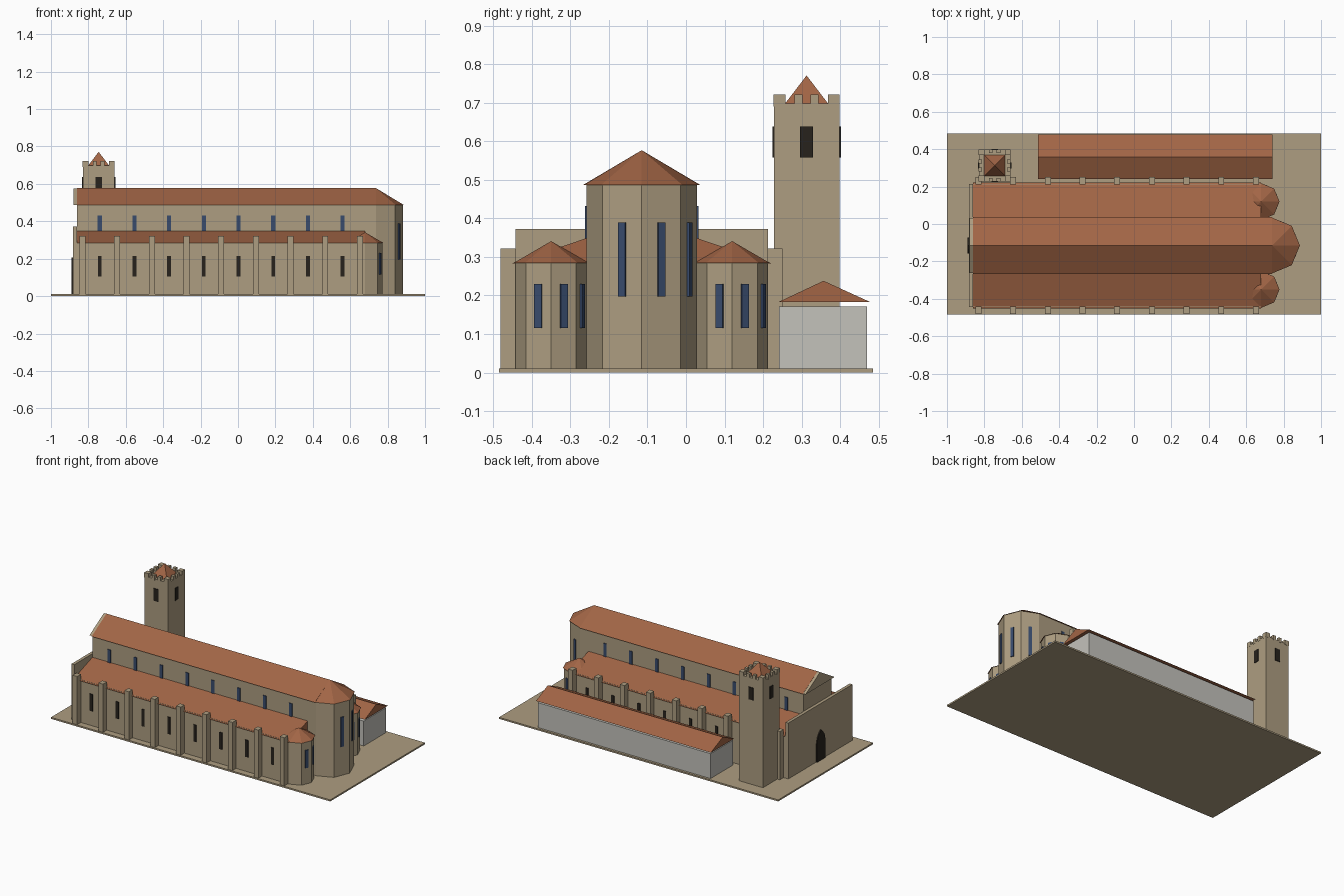
import bpy, bmesh, math
from mathutils import Matrix

if "Cube" in bpy.data.objects:
    bpy.data.objects.remove(bpy.data.objects["Cube"])

C = -0.115  # church axis (y)


def mat(name, r, g, b):
    m = bpy.data.materials.new(name)
    m.diffuse_color = (r, g, b, 1)
    m.use_nodes = True
    m.node_tree.nodes["Principled BSDF"].inputs["Base Color"].default_value = m.diffuse_color
    return m


STONE = mat("stone", 0.42, 0.34, 0.22)
TILE = mat("roof_tile", 0.36, 0.13, 0.06)
GLASS = mat("blue_glass", 0.04, 0.07, 0.15)
DARK = mat("dark_opening", 0.02, 0.016, 0.012)
PLASTER = mat("plaster", 0.55, 0.54, 0.5)


def finish(name, bm, m):
    bmesh.ops.recalc_face_normals(bm, faces=bm.faces)
    me = bpy.data.meshes.new(name)
    bm.to_mesh(me)
    bm.free()
    me.materials.append(m)
    ob = bpy.data.objects.new(name, me)
    bpy.context.collection.objects.link(ob)
    return ob


def box(name, x0, x1, y0, y1, z0, z1, m):
    bm = bmesh.new()
    bmesh.ops.create_cube(bm, size=1, matrix=Matrix.Translation(
        ((x0 + x1) / 2, (y0 + y1) / 2, (z0 + z1) / 2)) @ Matrix.Diagonal((x1 - x0, y1 - y0, z1 - z0, 1)))
    return finish(name, bm, m)


def extrude_x(name, x0, x1, profile, m):
    """Extrude a (y, z) profile along x."""
    bm = bmesh.new()
    f = bm.faces.new([bm.verts.new((x0, y, z)) for y, z in profile])
    r = bmesh.ops.extrude_face_region(bm, geom=[f])
    vs = [v for v in r["geom"] if isinstance(v, bmesh.types.BMVert)]
    bmesh.ops.translate(bm, verts=vs, vec=(x1 - x0, 0, 0))
    return finish(name, bm, m)


def cone(name, sides, r1, r2, x, y, z0, z1, m, turn=0):
    bm = bmesh.new()
    bmesh.ops.create_cone(bm, cap_ends=True, segments=sides, radius1=r1, radius2=r2, depth=z1 - z0,
                          matrix=Matrix.Translation((x, y, (z0 + z1) / 2)) @ Matrix.Rotation(turn, 4, 'Z'))
    return finish(name, bm, m)


def apse(name, x, y, r, wall, top, w0, w1):
    """Octagonal apse with tiled cone and three tall windows."""
    cone(name + "_wall", 8, r, r, x, y, 0, wall, STONE)
    cone(name + "_roof", 8, r + 0.006, 0, x, y, wall - 0.003, top, TILE)
    ap = r * math.cos(math.pi / 8)
    for a in (-22.5, 22.5, 67.5):
        ob = box(name + "_window", ap - 0.01, ap + 0.006, -0.01, 0.01, w0, w1, GLASS)
        ob.data.transform(Matrix.Translation((x, y, 0)) @ Matrix.Rotation(math.radians(a), 4, 'Z'))


# ground slab
box("ground_slab", -1, 1, -0.485, 0.485, 0, 0.01, STONE)

# nave
box("nave_wall", -0.862, 0.738, C - 0.143, C + 0.143, 0, 0.49, STONE)
extrude_x("nave_roof", -0.862, 0.738, [(C - 0.152, 0.487), (C + 0.152, 0.487), (C, 0.577)], TILE)
extrude_x("nave_gable", -0.88, -0.862, [(C - 0.148, 0.488), (C + 0.148, 0.488), (C, 0.576)], STONE)
apse("main_apse", 0.738, C, 0.143, 0.49, 0.577, 0.197, 0.389)

# west front with pointed doorway
box("west_front", -0.882, -0.862, C - 0.328, C + 0.328, 0, 0.372, STONE)
door = [(C - 0.042, 0), (C + 0.042, 0), (C + 0.042, 0.13), (C + 0.034, 0.165), (C + 0.018, 0.19),
        (C, 0.207), (C - 0.018, 0.19), (C - 0.034, 0.165), (C - 0.042, 0.13)]
extrude_x("west_door", -0.889, -0.875, door, DARK)

# aisles, buttresses and windows on both sides
for s, side in ((-1, "south"), (1, "north")):
    def sy(a, b):
        return sorted((C + s * a, C + s * b))
    box(side + "_aisle_wall", -0.862, 0.68, *sy(0.13, 0.328), 0, 0.287, STONE)
    extrude_x(side + "_aisle_roof", -0.862, 0.68,
              [(C + s * 0.14, 0.283), (C + s * 0.337, 0.283), (C + s * 0.14, 0.35)], TILE)
    apse(side + "_apse", 0.68, C + s * 0.235, 0.092, 0.287, 0.341, 0.115, 0.23)
    for i in range(9):
        x = -0.832 + i * 0.1855
        box(side + "_buttress", x - 0.016, x + 0.016, *sy(0.327, 0.366), 0, 0.322, STONE)
        if i < 8:
            x += 0.0927
            box(side + "_aisle_window", x - 0.01, x + 0.01, *sy(0.32, 0.332), 0.105, 0.215, DARK)
            box(side + "_clerestory_window", x - 0.011, x + 0.011, *sy(0.135, 0.147), 0.345, 0.432, GLASS)

# bell tower
TX, TY, H = -0.745, 0.313, 0.085
box("tower_wall", TX - H, TX + H, TY - H, TY + H, 0, 0.698, STONE)
cone("tower_roof", 4, 0.062 * math.sqrt(2), 0, TX, TY, 0.69, 0.771, TILE, math.pi / 4)
for k in range(4):
    place = Matrix.Translation((TX, TY, 0)) @ Matrix.Rotation(k * math.pi / 2, 4, 'Z')
    parts = [box("tower_window", H - 0.01, H + 0.004, -0.017, 0.017, 0.558, 0.638, DARK)]
    parts.append(box("corner_merlon", H - 0.03, H + 0.001, H - 0.03, H + 0.001, 0.69, 0.721, STONE))
    for o in (-0.021, 0.021):
        parts.append(box("merlon", H - 0.018, H + 0.001, o - 0.0105, o + 0.0105, 0.69, 0.721, STONE))
    for p in parts:
        p.data.transform(place)

# low north gallery
box("gallery_wall", -0.505, 0.732, 0.241, 0.47, 0, 0.171, PLASTER)
extrude_x("gallery_roof", -0.513, 0.74, [(0.24, 0.183), (0.478, 0.183), (0.357, 0.238)], TILE)
